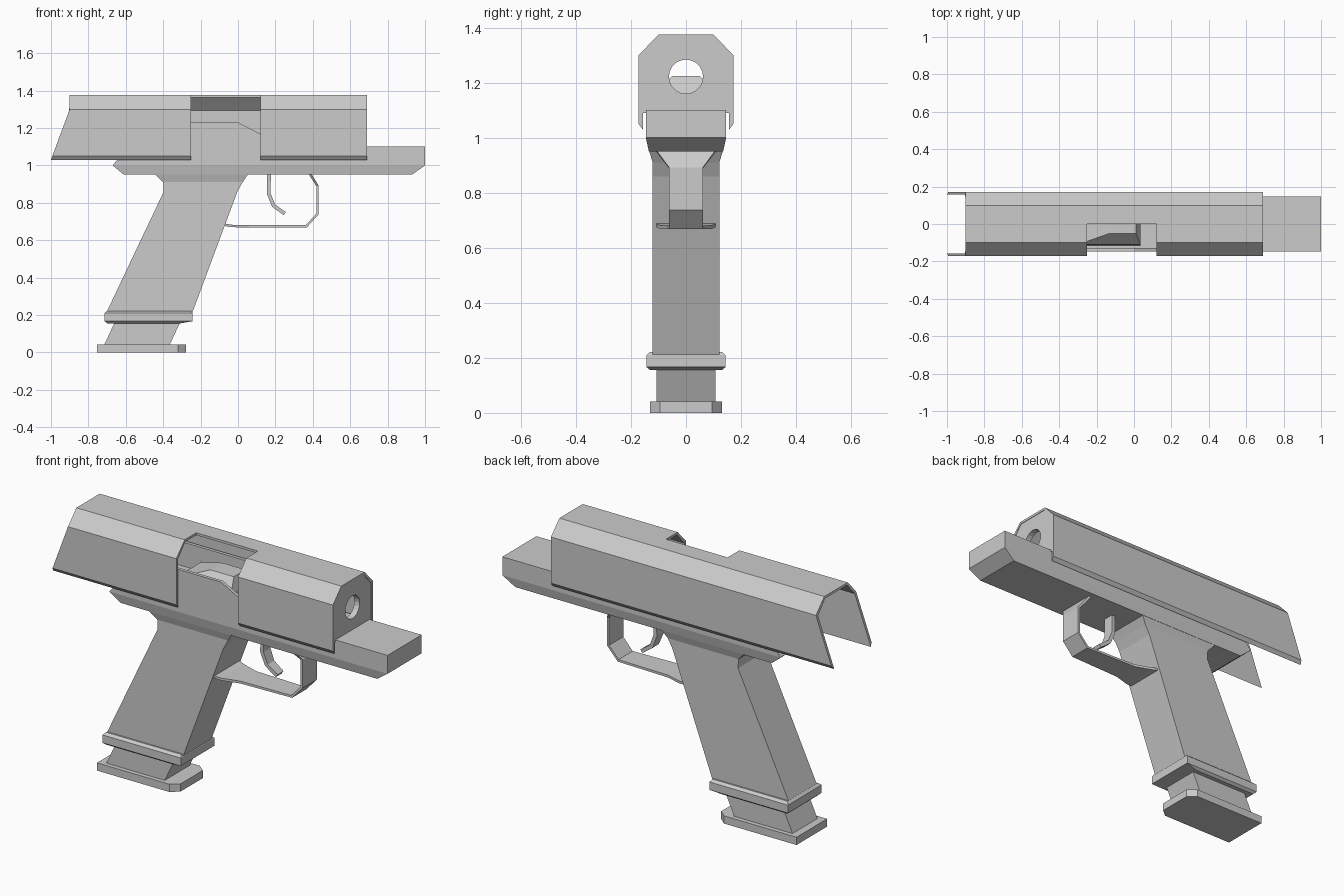
import bpy, bmesh, math
from mathutils import Vector

if "Cube" in bpy.data.objects:
    bpy.data.objects.remove(bpy.data.objects["Cube"])


def make(name, verts, faces):
    mesh = bpy.data.meshes.new(name)
    mesh.from_pydata(verts, [], faces)
    bm = bmesh.new()
    bm.from_mesh(mesh)
    bmesh.ops.recalc_face_normals(bm, faces=bm.faces)
    bm.to_mesh(mesh)
    bm.free()
    ob = bpy.data.objects.new(name, mesh)
    bpy.context.collection.objects.link(ob)
    return ob


def loft(name, rings):
    """Closed solid through rings with equal point counts."""
    n = len(rings[0])
    verts = [p for r in rings for p in r]
    faces = [tuple(range(n)), tuple(range(len(verts) - n, len(verts)))]
    for k in range(len(rings) - 1):
        for i in range(n):
            j = (i + 1) % n
            faces.append((k * n + i, k * n + j, (k + 1) * n + j, (k + 1) * n + i))
    return make(name, verts, faces)


def stack(name, levels):
    """Rectangles (z, x0, x1, half width) stacked upward."""
    return loft(name, [[(a, -w, z), (b, -w, z), (b, w, z), (a, w, z)]
                       for z, a, b, w in levels])


def plate(name, profile, y0, y1):
    """Extrude an x-z profile along y."""
    return loft(name, [[(x, y, z) for x, z in profile] for y in (y0, y1)])


def strip(name, path, t):
    """Flat bar along an x-z path of (x, z, half width)."""
    pts = [Vector((x, z)) for x, z, _ in path]
    rings = []
    for i, (x, z, w) in enumerate(path):
        d0 = (pts[i] - pts[max(i - 1, 0)])
        d1 = (pts[min(i + 1, len(pts) - 1)] - pts[i])
        d = (d0.normalized() + d1.normalized()).normalized()
        nx, nz = -d.y * t / 2, d.x * t / 2
        rings.append([(x + nx, -w, z + nz), (x + nx, w, z + nz),
                      (x - nx, w, z - nz), (x - nx, -w, z - nz)])
    return loft(name, rings)


def cut(ob, cutter):
    m = ob.modifiers.new("cut", 'BOOLEAN')
    m.operation, m.solver, m.object = 'DIFFERENCE', 'EXACT', cutter
    bpy.context.view_layer.objects.active = ob
    bpy.ops.object.modifier_apply(modifier=m.name)
    bpy.data.objects.remove(cutter)


# Slide: chamfered hollow shell with raked rear edge
outer = [(-.172, 1.05), (-.172, 1.30), (-.10, 1.375)]
inner = [(-.157, 1.03), (-.157, 1.293), (-.094, 1.362)]
section = (outer + [(-y, z) for y, z in reversed(outer)]
           + [(-y, z) for y, z in inner] + list(reversed(inner)))
rear = [(-.9 - .1 * max(0, 1.30 - z) / .27, y, z) for y, z in section]
slide = loft("slide", [rear, [(.69, y, z) for y, z in section]])
cut(slide, plate("port_cutter", [(-.25, .9), (.12, .9), (.12, 1.5), (-.25, 1.5)], -.3, 0))

# Slide front plate with muzzle hole
half = [(-.158, 1.09), (-.158, 1.294), (-.095, 1.363)]
face = half + [(-y, z) for y, z in reversed(half)]
front = loft("slide_front_plate", [[(x, y, z) for y, z in face] for x in (.655, .687)])
circle = [(.062 * math.cos(a), 1.222 + .062 * math.sin(a))
          for a in (i * math.tau / 20 for i in range(20))]
cut(front, loft("hole_cutter", [[(x, y, z) for y, z in circle] for x in (.6, .75)]))

# Frame with chamfered underside
stack("frame", [(.95, -.61, .93, .135), (1.0, -.67, 1.0, .146), (1.10, -.59, 1.0, .146)])

# Frame side walls inside the slide, and rear ramp of the chamber
wall = [(-.55, 1.09), (.25, 1.09), (.12, 1.168), (0, 1.23), (-.45, 1.23)]
for side, s in (("right", -1), ("left", 1)):
    plate("frame_wall_" + side, wall, s * .128, s * .146)

# Magazine top seen through the ejection port
loft("magazine_top", [[(-.30, -.115, 1.09), (.035, -.115, 1.09), (.035, .115, 1.09), (-.30, .115, 1.09)],
                      [(-.30, -.11, 1.16), (.035, -.11, 1.16), (.035, .11, 1.16), (-.30, .11, 1.16)],
                      [(-.13, -.05, 1.225), (.01, -.05, 1.225), (.01, .05, 1.225), (-.13, .05, 1.225)]])

# Grip, flared under the frame
stack("grip", [(.21, -.705, -.245, .121), (.86, -.397, -.003, .121),
               (.91, -.40, .025, .121), (.955, -.445, .055, .135)])

# Collar at the foot of the grip
stack("grip_collar", [(.155, -.70, -.31, .13), (.167, -.713, -.242, .144),
                      (.21, -.713, -.242, .144), (.222, -.70, -.25, .13)])

# Magazine and its base with clipped front corners
stack("magazine", [(.03, -.72, -.37, .107), (.17, -.655, -.305, .107)])
base = [(-.755, -.131), (-.32, -.131), (-.278, -.095),
        (-.278, .095), (-.32, .131), (-.755, .131)]
loft("magazine_base", [[(x, y, z) for x, y in base] for z in (0, .042)])

# Trigger guard, widening toward the grip and the frame
strip("trigger_guard", [(-.07, .682, .107), (-.03, .676, .098), (.06, .674, .07), (.365, .674, .061),
                        (.425, .74, .061), (.425, .89, .061), (.385, .955, .11)], .013)

# Curved trigger
strip("trigger", [(.166, .96, .03), (.164, .85, .03), (.19, .785, .028), (.25, .742, .025)], .02)
